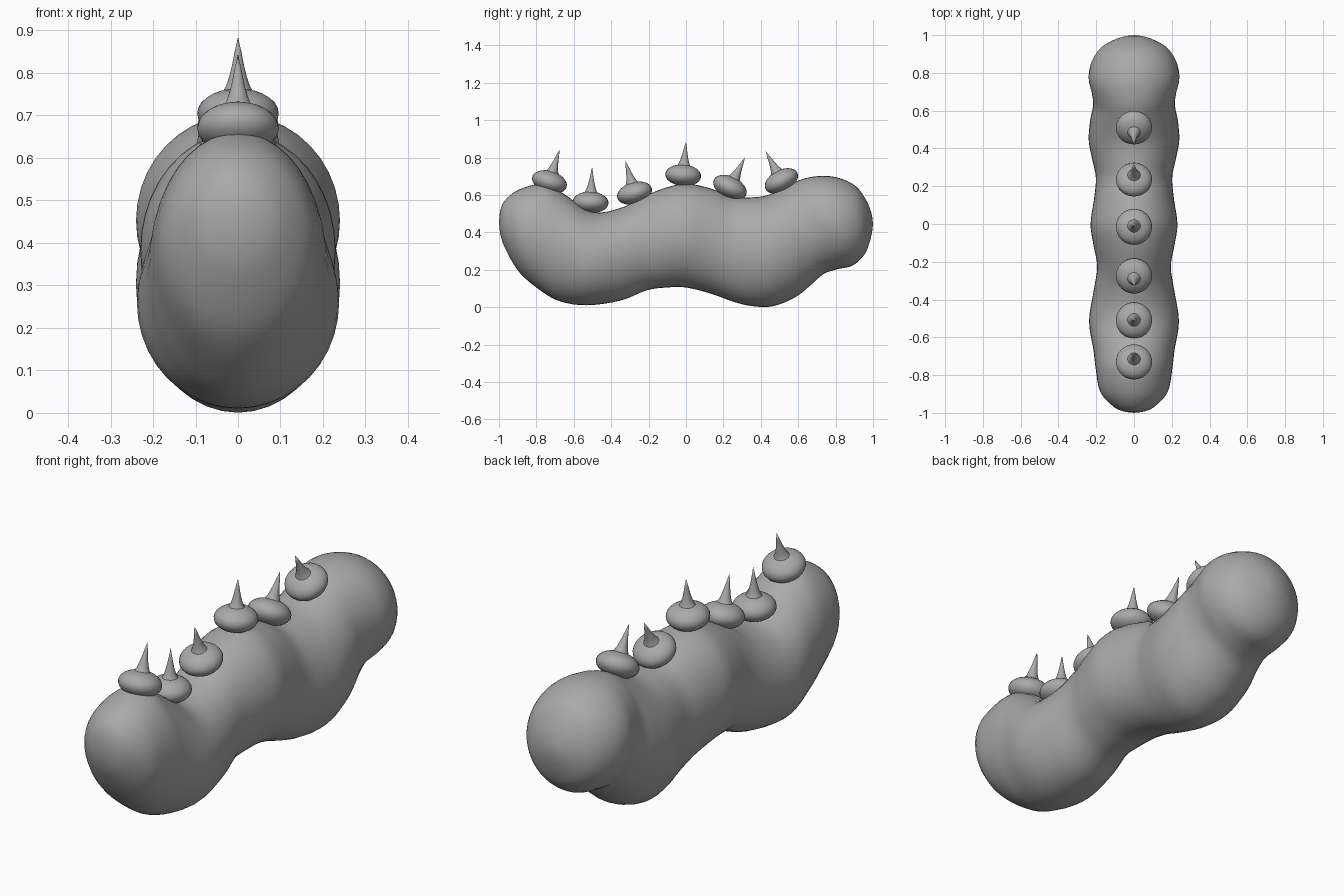
import bpy, bmesh, math
from mathutils import Vector, Matrix

cube = bpy.data.objects.get("Cube")
if cube:
    bpy.data.objects.remove(cube, do_unlink=True)

grey = bpy.data.materials.new("plain_grey")
grey.use_nodes = True
colour = (0.4, 0.4, 0.4, 1)
grey.diffuse_color = colour
grey.node_tree.nodes["Principled BSDF"].inputs["Base Color"].default_value = colour


def loft(name, rings, pole_a, pole_b, matrix=None):
    """Skin closed rings of points and close both ends with a fan to a pole."""
    bm = bmesh.new()
    rows = [[bm.verts.new(p) for p in ring] for ring in rings]
    n = len(rows[0])
    for a, b in zip(rows, rows[1:]):
        for i in range(n):
            j = (i + 1) % n
            bm.faces.new((a[i], a[j], b[j], b[i]))
    for row, pole in ((rows[0], pole_a), (rows[-1], pole_b)):
        tip = bm.verts.new(pole)
        for i in range(n):
            bm.faces.new((row[i], row[(i + 1) % n], tip))
    bmesh.ops.recalc_face_normals(bm, faces=bm.faces)
    mesh = bpy.data.meshes.new(name)
    bm.to_mesh(mesh)
    bm.free()
    mesh.materials.append(grey)
    mesh.shade_smooth()
    obj = bpy.data.objects.new(name, mesh)
    if matrix:
        obj.matrix_world = matrix
    bpy.context.collection.objects.link(obj)
    return obj


def spline(stations, steps):
    """Catmull-Rom interpolation through the stations."""
    pts = [stations[0]] + stations + [stations[-1]]
    out = []
    for k in range(1, len(pts) - 2):
        for s in range(steps):
            t = s / steps
            out.append([0.5 * (2 * b + (c - a) * t + (2 * a - 5 * b + 4 * c - d) * t * t
                               + (3 * b - a - 3 * c + d) * t ** 3)
                        for a, b, c, d in zip(*pts[k - 1:k + 3])])
    return out + [stations[-1]]


# Lumpy body: back y, back z, belly y, belly z, half width
stations = [
    (-0.995, 0.51, -0.995, 0.40, 0.045),
    (-0.97, 0.57, -0.97, 0.32, 0.105),
    (-0.89, 0.63, -0.89, 0.185, 0.178),
    (-0.76, 0.66, -0.77, 0.083, 0.203),
    (-0.66, 0.61, -0.67, 0.03, 0.215),
    (-0.50, 0.51, -0.53, 0.01, 0.238),
    (-0.35, 0.53, -0.35, 0.035, 0.213),
    (-0.24, 0.585, -0.21, 0.09, 0.195),
    (-0.12, 0.635, -0.10, 0.105, 0.215),
    (0.00, 0.66, 0.00, 0.105, 0.23),
    (0.13, 0.635, 0.13, 0.073, 0.212),
    (0.24, 0.592, 0.25, 0.03, 0.202),
    (0.34, 0.587, 0.35, 0.006, 0.222),
    (0.43, 0.597, 0.46, 0.004, 0.24),
    (0.52, 0.635, 0.58, 0.05, 0.232),
    (0.58, 0.667, 0.67, 0.12, 0.217),
    (0.64, 0.69, 0.735, 0.177, 0.222),
    (0.73, 0.702, 0.81, 0.203, 0.24),
    (0.82, 0.69, 0.89, 0.222, 0.226),
    (0.91, 0.645, 0.95, 0.275, 0.178),
    (0.97, 0.56, 0.98, 0.34, 0.105),
    (0.995, 0.49, 0.995, 0.40, 0.045),
]


def body_ring(row, n=40):
    ty, tz, by, bz, w = row
    ring = []
    for i in range(n):
        a = 2 * math.pi * i / n
        c = (1 + math.cos(a)) / 2
        ring.append((w * math.sin(a), by + (ty - by) * c, bz + (tz - bz) * c))
    return ring


loft("body", [body_ring(r) for r in spline(stations, 4)], (0, -1, 0.455), (0, 1, 0.445))


def revolve(name, profile, bottom, top, matrix, n=24):
    rings = [[(r * math.cos(2 * math.pi * i / n), r * math.sin(2 * math.pi * i / n), h)
              for i in range(n)] for r, h in profile]
    return loft(name, rings, (0, 0, bottom), (0, 0, top), matrix)


# Flattened knobs with a flared thorn, each leaning its own way: y, z, tip y, tip z
knobs = [
    (-0.73, 0.67, -0.675, 0.845),
    (-0.51, 0.56, -0.502, 0.75),
    (-0.275, 0.61, -0.325, 0.785),
    (-0.015, 0.705, 0.0, 0.885),
    (0.235, 0.64, 0.315, 0.80),
    (0.51, 0.675, 0.425, 0.835),
]
knob_profile = [(0.096 * math.sin(math.pi * k / 14), -0.058 * math.cos(math.pi * k / 14))
                for k in range(1, 14)]
thorn_profile = spline([(0.044, 0.03), (0.036, 0.05), (0.026, 0.07),
                        (0.016, 0.105), (0.008, 0.145)], 3)

for number, (y, z, ty, tz) in enumerate(knobs, 1):
    axis = Vector((0, ty - y, tz - z))
    matrix = Matrix.Translation((0, y, z)) @ Matrix.Rotation(-math.atan2(axis.y, axis.z), 4, "X")
    revolve(f"knob_{number}", knob_profile, -0.058, 0.058, matrix)
    revolve(f"thorn_{number}", thorn_profile, 0.02, axis.length, matrix)
